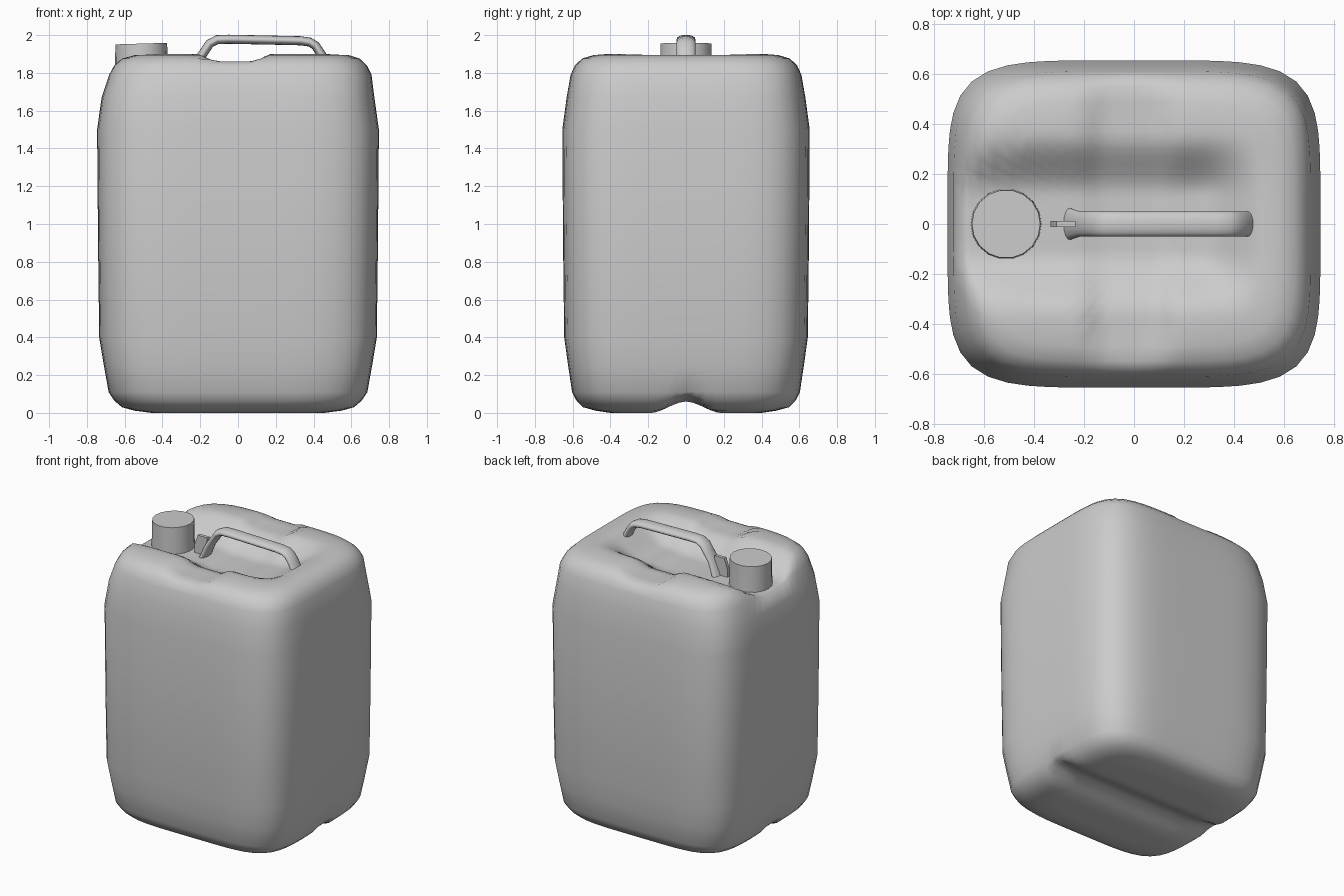
import bpy, bmesh, math
from mathutils import Vector

if "Cube" in bpy.data.objects:
    bpy.data.objects.remove(bpy.data.objects["Cube"])


def smooth(a, b, x):
    t = max(0.0, min(1.0, (x - a) / (b - a)))
    return t * t * (3 - 2 * t)


def loft(name, rings, angle=180):
    """Skin a list of equal-length vertex rings and cap both ends."""
    bm = bmesh.new()
    vr = [[bm.verts.new(p) for p in r] for r in rings]
    n = len(vr[0])
    for a, b in zip(vr, vr[1:]):
        for i in range(n):
            j = (i + 1) % n
            bm.faces.new((a[i], a[j], b[j], b[i]))
    bm.faces.new(vr[0][::-1])
    bm.faces.new(vr[-1])
    bmesh.ops.recalc_face_normals(bm, faces=bm.faces)
    me = bpy.data.meshes.new(name)
    bm.to_mesh(me)
    bm.free()
    ob = bpy.data.objects.new(name, me)
    bpy.context.collection.objects.link(ob)
    bpy.ops.object.select_all(action='DESELECT')
    ob.select_set(True)
    bpy.context.view_layer.objects.active = ob
    bpy.ops.object.shade_smooth_by_angle(angle=math.radians(angle))
    return ob


def top_limit(x, y):
    """Top surface: finger dip across the middle, valley along the handle."""
    dip = smooth(-.22, -.12, x) * (1 - smooth(.08, .18, x))
    depth = .13 * (1 - smooth(.25, .55, x))
    valley = 1 - smooth(.12, .36, abs(y))
    return 1.9 - .04 * dip * (1 - .6 * valley) - depth * valley


def bottom_limit(x, y):
    """Underside groove running along x."""
    depth = .06 + .04 * smooth(.45, .7, abs(x))
    return depth * (1 - smooth(0, .19, abs(y)))


def body_ring(hx, hy, z, cx=0, n=72):
    pts = []
    for i in range(n):
        t = 2 * math.pi * i / n
        c, s = math.cos(t), math.sin(t)
        r = (abs(c) ** 5 + abs(s) ** 5) ** -.2
        x, y = cx + hx * r * c, hy * r * s
        h = min(z, top_limit(x, y)) if z > 1 else max(z, bottom_limit(x, y))
        pts.append((x, y, h))
    return pts


# Body: rounded tank with a recessed top and grooved base
profile = [(.46, .40, .0), (.55, .48, .012), (.615, .545, .03), (.655, .58, .065),
           (.685, .603, .11), (.71, .624, .25), (.735, .645, .40), (.741, .651, .9),
           (.746, .655, 1.5), (.722, .632, 1.67), (.695, .611, 1.79),
           (.67, .588, 1.84), (.632, .55, 1.876), (.575, .49, 1.894), (.5, .42, 1.9)]
steps = [.01, .08, .16, .24, .32, .4, .48, .56, .64, .72, .8, .88, .94]
rings = [body_ring(.46 * k, .40 * k, 0) for k in steps]
rings += [body_ring(hx, hy, z, .012 if z > 1.7 else 0) for hx, hy, z in profile]
rings += [body_ring(.5 * k, .42 * k, 1.9, .012) for k in reversed(steps)]
loft("body", rings)

# Handle: flattened tube swept along an arched path
path = [(-.26, 1.76), (-.215, 1.86), (-.18, 1.91), (-.15, 1.955), (-.11, 1.976),
        (-.05, 1.978), (.15, 1.974), (.33, 1.97), (.38, 1.963), (.41, 1.945),
        (.44, 1.90), (.47, 1.84), (.50, 1.78)]
rings = []
for i, (x, z) in enumerate(path):
    a, b = Vector(path[max(i - 1, 0)]), Vector(path[min(i + 1, len(path) - 1)])
    d = (b - a).normalized()
    w = .065 if i in (0, len(path) - 1) else .05
    rings.append([(x - d.y * .024 * math.sin(t), w * math.cos(t), z + d.x * .024 * math.sin(t))
                  for t in [2 * math.pi * k / 16 for k in range(16)]])
loft("handle", rings, 60)

# Screw cap with a slightly tilted flat top
rings = []
for r, z in [(.143, 1.70), (.140, 1.80), (.137, 1.955)]:
    ring = []
    for k in range(18):
        t = 2 * math.pi * k / 18
        x, y = r * math.cos(t), r * math.sin(t)
        ring.append((-.512 + x, y, z + .03 * x))
    rings.append(ring)
loft("cap", rings, 40)

# Thin web between the cap and the handle
rings = [[(x, y, z) for x, z in ((-.335, 1.74), (-.235, 1.74), (-.235, 1.90), (-.31, 1.90), (-.335, 1.83))]
         for y in (-.012, .012)]
loft("web", rings, 30)
